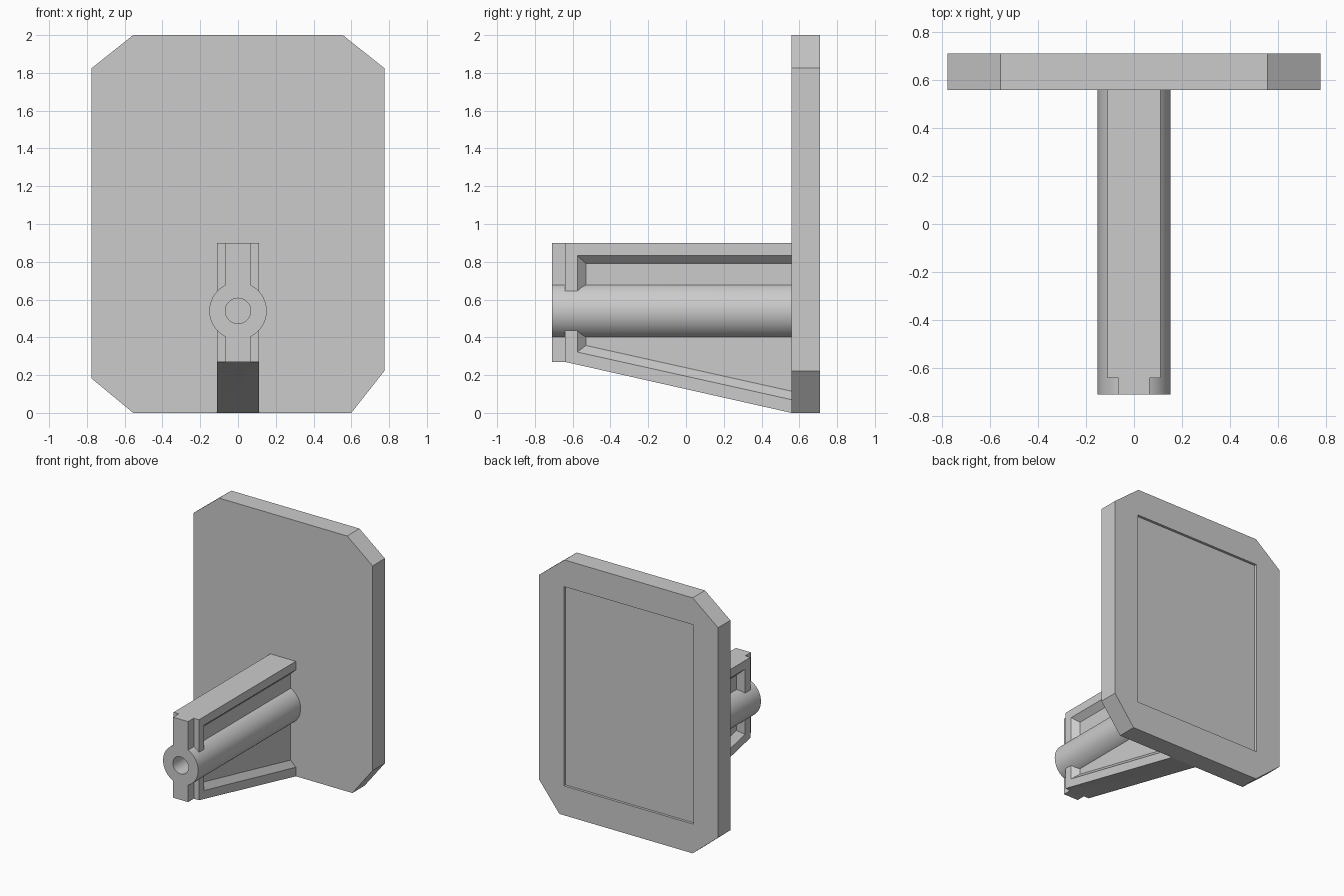
import bpy, bmesh, math

if "Cube" in bpy.data.objects:
    bpy.data.objects.remove(bpy.data.objects["Cube"])

grey = bpy.data.materials.new("plain grey")
grey.diffuse_color = (0.6, 0.6, 0.6, 1)
grey.use_nodes = True
grey.node_tree.nodes["Principled BSDF"].inputs["Base Color"].default_value = grey.diffuse_color


def finish(name, bm):
    """Turn a bmesh into a named grey object."""
    bmesh.ops.recalc_face_normals(bm, faces=bm.faces)
    me = bpy.data.meshes.new(name)
    bm.to_mesh(me)
    bm.free()
    me.materials.append(grey)
    ob = bpy.data.objects.new(name, me)
    bpy.context.collection.objects.link(ob)
    return ob


def loft(name, rings):
    """Skin a row of closed rings and cap both ends."""
    bm = bmesh.new()
    rows = [[bm.verts.new(p) for p in r] for r in rings]
    n = len(rows[0])
    for a, b in zip(rows, rows[1:]):
        for i in range(n):
            j = (i + 1) % n
            bm.faces.new((a[i], a[j], b[j], b[i]))
    bm.faces.new(rows[0])
    bm.faces.new(rows[-1])
    return finish(name, bm)


def rod(name, radius, y0, y1, sides=64):
    """Round bar along y at the arm's axis height."""
    turn = [2 * math.pi * i / sides for i in range(sides)]
    return loft(name, [[(radius * math.cos(t), y, AXIS_Z + radius * math.sin(t))
                        for t in turn] for y in (y0, y1)])


def boolean(target, tool, operation):
    mod = target.modifiers.new(operation.lower(), 'BOOLEAN')
    mod.operation, mod.object, mod.solver = operation, tool, 'EXACT'
    bpy.context.view_layer.objects.active = target
    bpy.ops.object.modifier_apply(modifier=mod.name)
    bpy.data.objects.remove(tool, do_unlink=True)


AXIS_Z = 0.54
FRONT, PLATE, BACK = -0.71, 0.558, 0.71
WEB, RAIL = 0.065, 0.11          # half widths

# Back plate with clipped corners and a shallow panel sunk in its rear
outline = [(-0.555, 2), (0.555, 2), (0.775, 1.825), (0.775, 0.222),
           (0.60, 0), (-0.555, 0), (-0.775, 0.182), (-0.775, 1.825)]
plate = loft("back_plate", [[(x, y, z) for x, z in outline] for y in (PLATE, BACK)])
panel = [(-0.56, 0.23), (0.56, 0.23), (0.56, 1.79), (-0.56, 1.79)]
recess = loft("recess_cutter", [[(x, y, z) for x, z in panel] for y in (BACK - 0.02, BACK + 0.1)])
boolean(plate, recess, 'DIFFERENCE')

# Rim of the arm: top rail, front post and sloping bottom rail with bevelled inner edges
outer = [(PLATE, 0.9), (-0.64, 0.9), (-0.64, 0.27), (PLATE, 0)]
lip = [(PLATE, 0.833), (-0.575, 0.833), (-0.575, 0.322), (PLATE, 0.07)]
inner = [(PLATE, 0.79), (-0.53, 0.79), (-0.53, 0.357), (PLATE, 0.115)]
arm = loft("support_arm", [[(-RAIL, *o), (RAIL, *o), (RAIL, *l),
                            (WEB, *i), (-WEB, *i), (-RAIL, *l)]
                           for o, l, i in zip(outer, lip, inner)])

# Web inside the rim, narrow nose, and the round tube, all joined then bored
web = loft("web", [[(x, *p) for p in inner] for x in (-WEB, WEB)])
boolean(arm, web, 'UNION')
nose = loft("nose", [[(x, y, z) for x, z in
                      [(-WEB, 0.27), (WEB, 0.27), (WEB, 0.9), (-WEB, 0.9)]]
                     for y in (FRONT, -0.64)])
boolean(arm, nose, 'UNION')
boolean(arm, rod("tube", 0.152, FRONT, PLATE), 'UNION')
boolean(arm, rod("bore_cutter", 0.067, FRONT - 0.1, PLATE - 0.01), 'DIFFERENCE')

# Smooth only the round surfaces
bpy.ops.object.select_all(action='DESELECT')
arm.select_set(True)
bpy.context.view_layer.objects.active = arm
bpy.ops.object.shade_smooth_by_angle(angle=math.radians(20))
